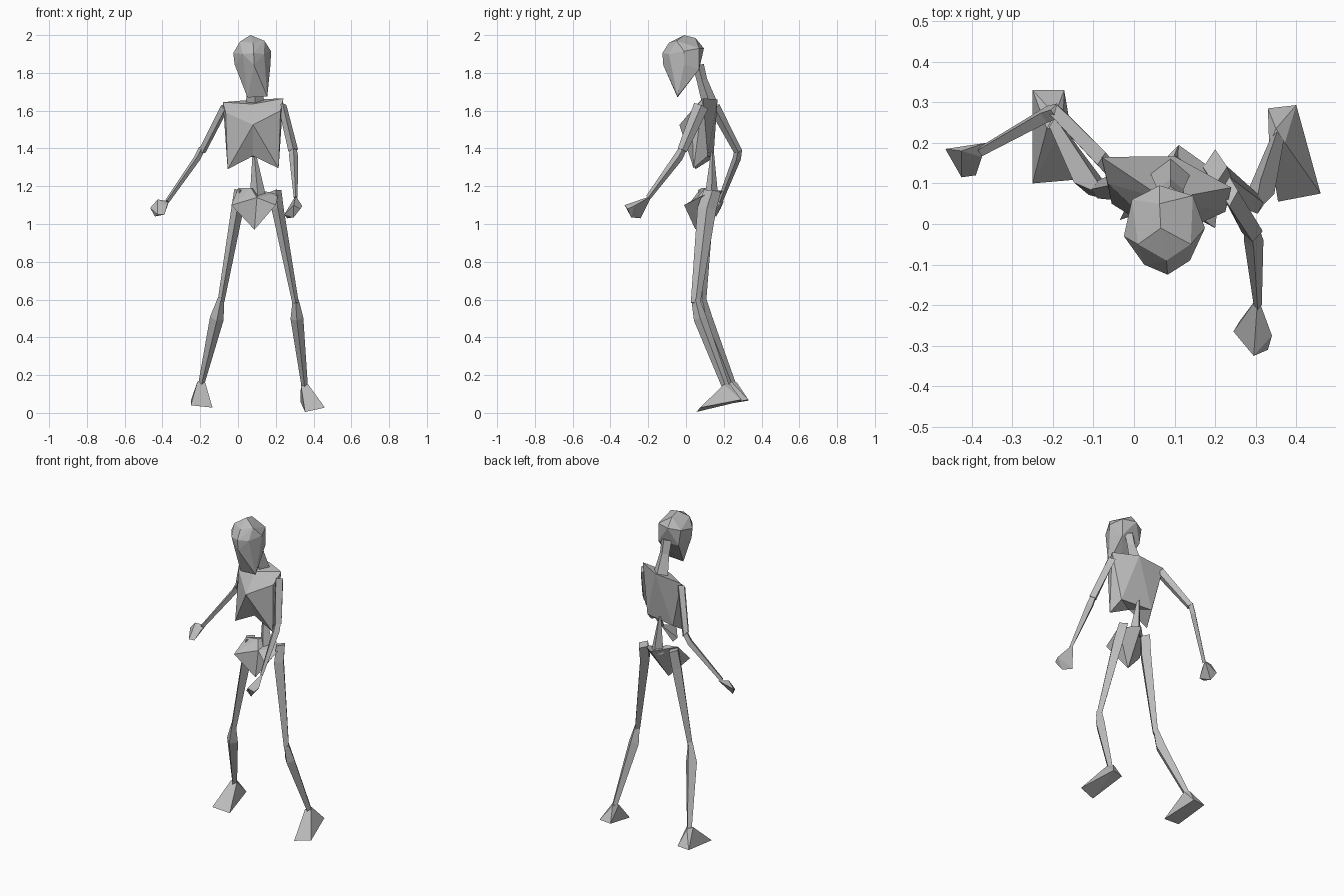
import bpy
import bmesh
from mathutils import Vector

default = bpy.data.objects.get("Cube")
if default:
    bpy.data.objects.remove(default)

grey = bpy.data.materials.new("bone_grey")
grey.use_nodes = True
colour = (0.5, 0.5, 0.5, 1)
grey.diffuse_color = colour
grey.node_tree.nodes["Principled BSDF"].inputs["Base Color"].default_value = colour


def finish(name, bm):
    """Turn a bmesh into a flat-shaded object with the shared material."""
    bmesh.ops.recalc_face_normals(bm, faces=bm.faces[:])
    mesh = bpy.data.meshes.new(name)
    bm.to_mesh(mesh)
    bm.free()
    mesh.materials.append(grey)
    part = bpy.data.objects.new(name, mesh)
    bpy.context.scene.collection.objects.link(part)
    return part


def hull(name, points):
    """Faceted solid wrapped around a few corner points."""
    bm = bmesh.new()
    for point in points:
        bm.verts.new(point)
    result = bmesh.ops.convex_hull(bm, input=bm.verts[:])
    spare = [v for v in result["geom_interior"] if isinstance(v, bmesh.types.BMVert)]
    bmesh.ops.delete(bm, geom=spare, context='VERTS')
    return finish(name, bm)


def limb(name, stations):
    """Four-sided bone; each station is (centre, half width, half depth)."""
    bm = bmesh.new()
    axis = (Vector(stations[-1][0]) - Vector(stations[0][0])).normalized()
    side = Vector((1, 0, 0))
    side = (side - axis * side.dot(axis)).normalized()
    front = axis.cross(side)
    rings = []
    for centre, width, depth in stations:
        offsets = (side * width, front * depth, -side * width, -front * depth)
        rings.append([bm.verts.new(Vector(centre) + o) for o in offsets])
    for lower, upper in zip(rings, rings[1:]):
        for i in range(4):
            j = (i + 1) % 4
            bm.faces.new((lower[i], lower[j], upper[j], upper[i]))
    bm.faces.new(rings[0])
    bm.faces.new(rings[-1])
    return finish(name, bm)


def faceted(name, corners, faces):
    """Solid from named corners; each face is a string of corner names."""
    bm = bmesh.new()
    verts = {key: bm.verts.new(point) for key, point in corners.items()}
    for face in faces:
        bm.faces.new([verts[key] for key in face.split()])
    return finish(name, bm)


# Skull: crown, brow band, cheeks and narrow jaw
hull("skull", [
    (.066, -.01, 2), (.063, .05, 1.985), (.01, -.05, 1.965), (.14, -.05, 1.97), (.08, -.09, 1.96),
    (.083, -.125, 1.905), (.025, -.1, 1.9), (.138, -.09, 1.9),
    (-.025, -.03, 1.905), (.175, -.01, 1.915), (-.005, .06, 1.92), (.145, .07, 1.93),
    (.063, .095, 1.93), (.085, -.12, 1.84), (-.018, -.03, 1.845), (.172, -.01, 1.845),
    (.01, .06, 1.82), (.145, .07, 1.82), (.05, -.045, 1.67), (.155, -.045, 1.675),
    (.035, .02, 1.79), (.15, .03, 1.79)])
limb("neck", [((.09, .065, 1.84), .035, .03), ((.09, .085, 1.76), .032, .028),
              ((.09, .125, 1.64), .05, .04)])

# Rib cage: shoulders, ridged chest and hollow underside
ribs = {
    "neck_front": (.077, .06, 1.635), "neck_back": (.1, .167, 1.66),
    "r_shoulder": (-.08, .165, 1.645), "r_chest": (-.065, .1, 1.59),
    "l_shoulder": (.24, .09, 1.665), "l_chest": (.225, .03, 1.6),
    "breast": (.08, -.035, 1.525), "notch": (.08, .05, 1.36),
    "r_rib": (-.055, .05, 1.29), "l_rib": (.215, .04, 1.295),
    "r_back": (-.01, .145, 1.35), "l_back": (.19, .115, 1.36)}
faceted("rib_cage", ribs, [
    "neck_front neck_back l_shoulder", "neck_front r_shoulder neck_back",
    "neck_front breast r_chest", "neck_front r_chest r_shoulder",
    "neck_front l_shoulder l_chest", "neck_front l_chest breast",
    "breast r_chest r_rib", "breast r_rib notch", "breast notch l_rib", "breast l_rib l_chest",
    "r_shoulder r_chest r_rib", "r_shoulder r_rib r_back",
    "l_shoulder l_rib l_chest", "l_shoulder l_back l_rib",
    "neck_back r_shoulder r_back", "neck_back r_back l_back", "neck_back l_back l_shoulder",
    "r_rib r_back notch", "r_back l_back notch", "l_back l_rib notch"])

# Spine and pelvis
limb("spine", [((.085, .14, 1.38), .008, .008), ((.105, .135, 1.15), .042, .035)])
pelvis = {
    "r_front": (-.035, .01, 1.1), "l_front": (.2, -.01, 1.1), "tip": (.087, .05, .97),
    "r_top": (0, .08, 1.19), "mid_r": (.07, .1, 1.19), "dip": (.1, .06, 1.14),
    "l_top": (.215, .12, 1.165), "back": (.11, .195, 1.175)}
faceted("pelvis", pelvis, [
    "r_front tip dip", "dip tip l_front", "r_front dip mid_r", "r_front mid_r r_top",
    "dip l_front l_top", "dip l_top back", "dip back mid_r", "mid_r back r_top",
    "r_top back tip", "r_top tip r_front", "back l_top tip", "l_top l_front tip"])

# Legs: tapered thigh, then shin that swells below the knee
limb("right_thigh", [((.01, .11, 1.18), .03, .045), ((-.005, .1, 1.07), .032, .045),
                     ((-.09, .085, .59), .018, .022)])
limb("right_shin", [((-.09, .085, .61), .016, .02), ((-.112, .105, .5), .037, .035),
                    ((-.195, .245, .15), .016, .02)])
limb("left_thigh", [((.2, .14, 1.175), .03, .045), ((.21, .11, 1.08), .032, .05),
                    ((.305, .05, .58), .017, .025)])
limb("left_shin", [((.305, .05, .6), .016, .022), ((.312, .075, .5), .034, .035),
                   ((.353, .21, .14), .017, .02)])

# Feet: wedge soles rising to the ankle
hull("right_foot", [(-.25, .33, .065), (-.172, .33, .07), (-.25, .1, .04), (-.135, .11, .028),
                    (-.215, .235, .165), (-.175, .24, .165), (-.195, .27, .16)])
hull("left_foot", [(.33, .285, .06), (.4, .293, .07), (.46, .075, .028), (.355, .055, .005),
                   (.333, .195, .145), (.372, .2, .15), (.35, .235, .15)])

# Arms: upper arm and forearm overlapping at the elbow
limb("right_upper_arm", [((-.07, .15, 1.62), .022, .03), ((-.19, .275, 1.385), .02, .022)])
limb("right_forearm", [((-.19, .278, 1.4), .018, .02), ((-.215, .27, 1.35), .018, .022),
                       ((-.375, .18, 1.12), .012, .014)])
limb("left_upper_arm", [((.235, .08, 1.625), .022, .04), ((.292, -.02, 1.39), .026, .026)])
limb("left_forearm", [((.29, -.01, 1.41), .018, .02), ((.295, -.04, 1.355), .024, .025),
                      ((.305, -.2, 1.14), .01, .014)])

# Hands: small faceted fists
hull("right_hand", [(-.465, .185, 1.085), (-.425, .18, 1.13), (-.365, .2, 1.12), (-.375, .165, 1.1),
                    (-.425, .115, 1.05), (-.39, .12, 1.05), (-.44, .16, 1.04)])
hull("left_hand", [(.305, -.18, 1.15), (.297, -.2, 1.12), (.245, -.265, 1.05), (.295, -.325, 1.1),
                   (.33, -.31, 1.08), (.34, -.275, 1.095), (.295, -.29, 1.035), (.26, -.24, 1.03)])
